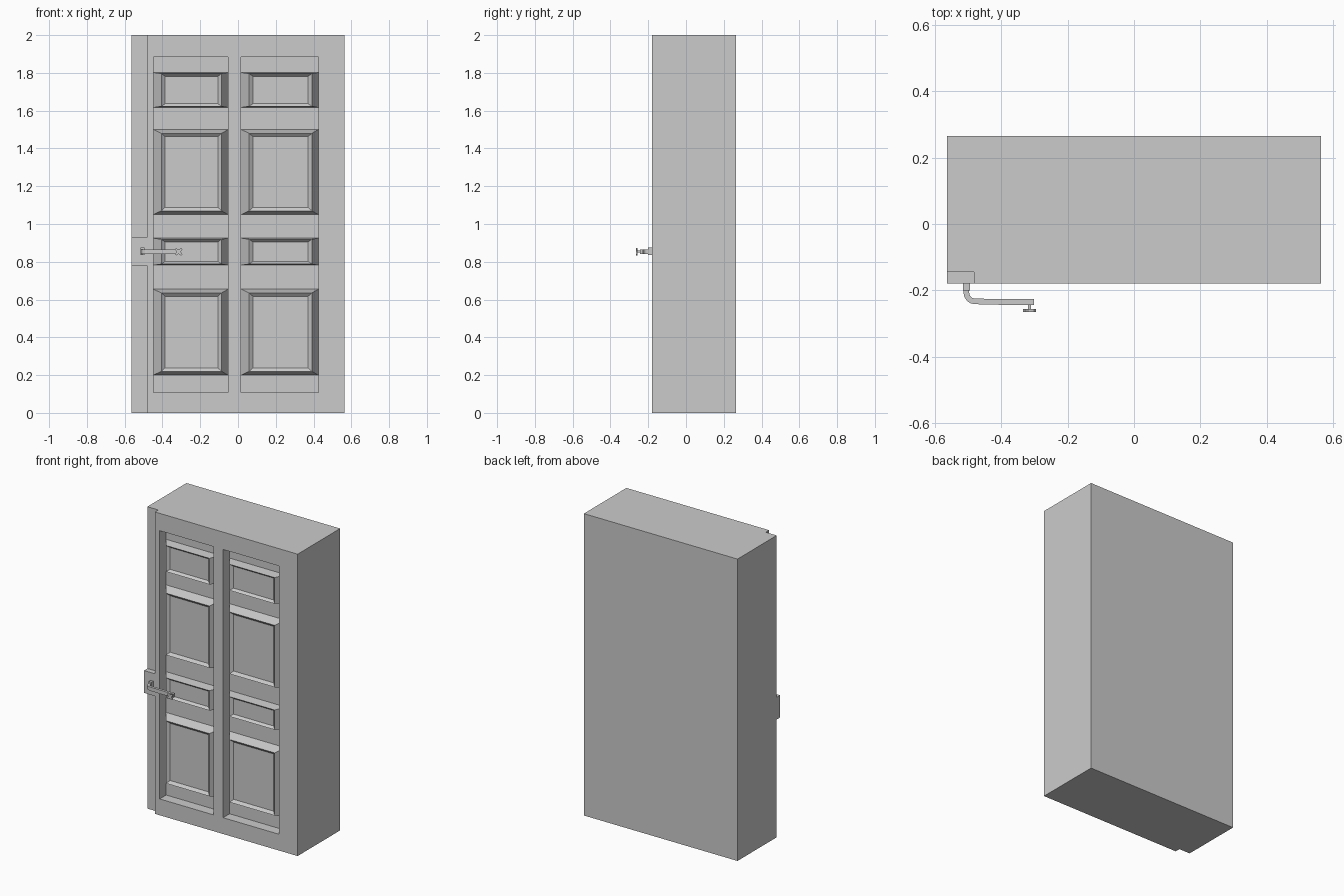
import bpy, bmesh, math
from mathutils import Vector

if "Cube" in bpy.data.objects:
    bpy.data.objects.remove(bpy.data.objects["Cube"])

FRONT = -0.18      # face of the door frame
RECESS = -0.112    # bottom of the two tall openings


def make(name, verts, faces):
    me = bpy.data.meshes.new(name)
    bm = bmesh.new()
    vs = [bm.verts.new(v) for v in verts]
    for f in faces:
        bm.faces.new([vs[i] for i in f])
    bmesh.ops.recalc_face_normals(bm, faces=bm.faces)
    bm.to_mesh(me)
    bm.free()
    ob = bpy.data.objects.new(name, me)
    bpy.context.collection.objects.link(ob)
    return ob


def loft(name, rings):
    """Skin a list of equal-sized closed rings and cap both ends."""
    n = len(rings[0])
    verts = [v for r in rings for v in r]
    faces = [list(range(n)), list(range(len(verts) - n, len(verts)))]
    for k in range(len(rings) - 1):
        for i in range(n):
            j = (i + 1) % n
            faces.append([k*n + i, k*n + j, (k+1)*n + j, (k+1)*n + i])
    return make(name, verts, faces)


def rect(x0, x1, z0, z1, y):
    return [(x0, y, z0), (x1, y, z0), (x1, y, z1), (x0, y, z1)]


def box(name, x0, x1, y0, y1, z0, z1):
    return loft(name, [rect(x0, x1, z0, z1, y0), rect(x0, x1, z0, z1, y1)])


# door slab with a stepped left edge
plan = [(-0.563, 0.265), (0.563, 0.265), (0.563, FRONT), (-0.482, FRONT),
        (-0.482, -0.145), (-0.563, -0.145)]
slab = loft("door_slab", [[(x, y, z) for x, y in plan] for z in (0, 2)])

# two tall recessed openings
columns = [(-0.448, -0.053), (0.017, 0.425)]
for i, (x0, x1) in enumerate(columns):
    cut = box(f"opening_cutter_{i}", x0, x1, -0.3, RECESS, 0.108, 1.885)
    cut.hide_render = True
    cut.hide_viewport = True
    mod = slab.modifiers.new("opening", 'BOOLEAN')
    mod.operation = 'DIFFERENCE'
    mod.solver = 'EXACT'
    mod.object = cut

# raised panels: sloped sides, flat rim, sunken centre field
rows = [(0.20, 0.655), (0.782, 0.925), (1.05, 1.50), (1.617, 1.802)]
for c, (x0, x1) in enumerate(columns):
    for r, (z0, z1) in enumerate(rows):
        tall = z1 - z0 > 0.3
        a = 0.02 if tall else 0.006
        b = a + (0.018 if tall else 0.014)
        loft(f"raised_panel_{c}_{r}", [
            rect(x0, x1, z0, z1, RECESS + 0.005),
            rect(x0, x1, z0, z1, RECESS),
            rect(x0 + 0.042, x1 - 0.034, z0 + a, z1 - a, FRONT + 0.006),
            rect(x0 + 0.062, x1 - 0.054, z0 + b, z1 - b, FRONT + 0.022)])

# lock block filling the step
box("lock_block", -0.563, -0.482, FRONT, -0.14, 0.78, 0.928)

# handle collar
box("handle_collar", -0.515, -0.494, -0.20, FRONT + 0.005, 0.836, 0.876)

# bent lever swept along a path in plan: rectangular section
path = [(-0.505, -0.19), (-0.505, -0.207)]
path += [(-0.48 - 0.025*math.cos(t), -0.207 - 0.026*math.sin(t))
         for t in (math.radians(d) for d in (22, 45, 68, 90))]
path += [(-0.40, -0.235), (-0.302, -0.235)]
rings = []
for i, p in enumerate(path):
    q, s = path[max(i - 1, 0)], path[min(i + 1, len(path) - 1)]
    d = (Vector(s) - Vector(q)).normalized()
    n = Vector((-d.y, d.x)) * 0.0085
    lo, hi = (0.841, 0.866)
    rings.append([(p[0] + k*n.x, p[1] + k*n.y, z)
                  for k, z in ((1, lo), (1, hi), (-1, hi), (-1, lo))])
loft("handle_lever", rings)

# knob stem and small four-lobed cap at the lever end
box("knob_stem", -0.319, -0.310, -0.257, -0.238, 0.848, 0.859)
lobes = []
for i in range(16):
    rad = 0.024 if i % 4 in (0, 1) else 0.013
    ang = math.radians(i * 22.5 + 33.75)
    lobes.append((-0.3145 + rad*math.cos(ang), 0.853 + rad*math.sin(ang)))
loft("knob_cap", [[(x, y, z) for x, z in lobes] for y in (-0.265, -0.256)])
